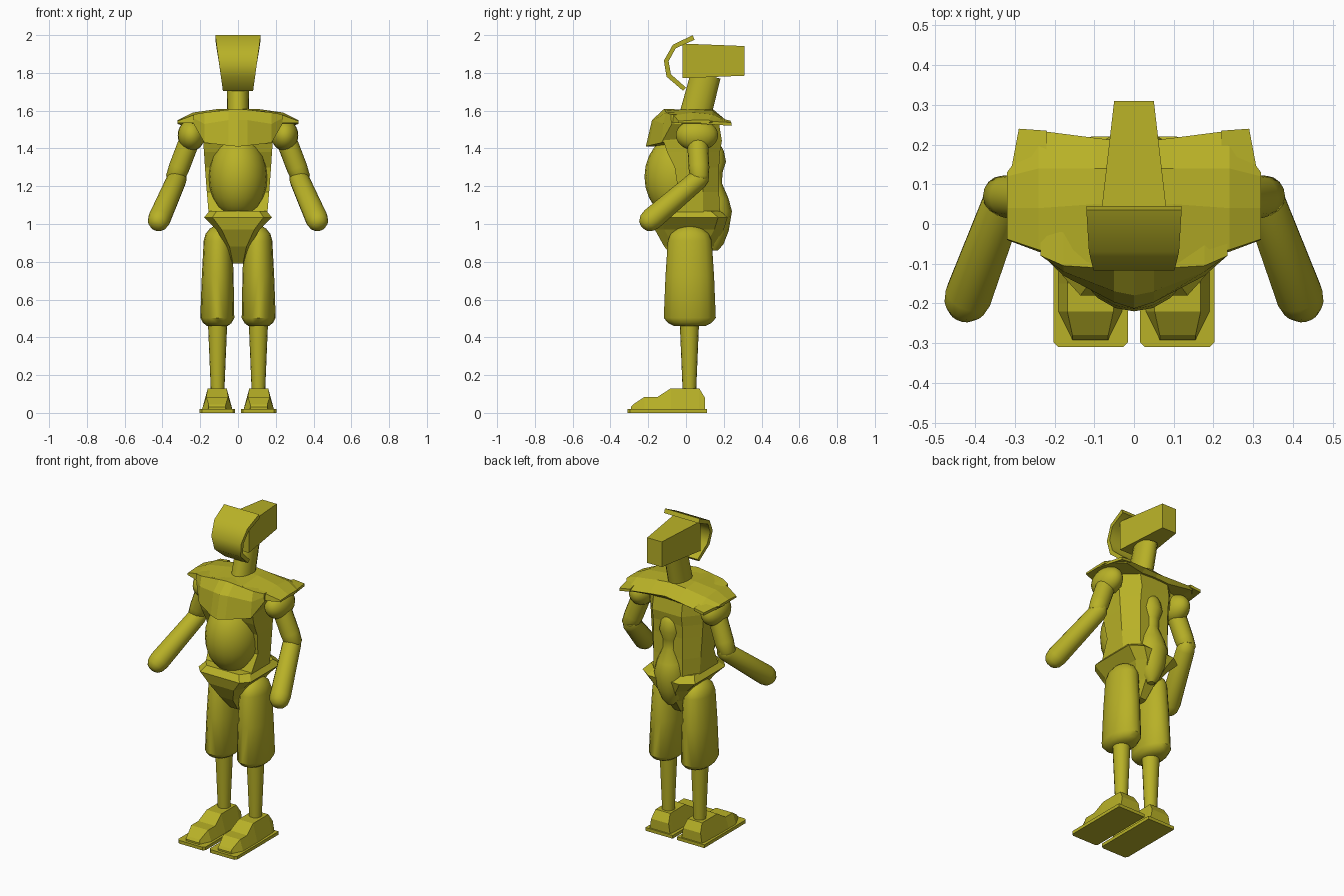
import bpy, bmesh, math
from mathutils import Vector

if "Cube" in bpy.data.objects:
    bpy.data.objects.remove(bpy.data.objects["Cube"])

mat = bpy.data.materials.new("olive")
mat.diffuse_color = (0.48, 0.44, 0.02, 1)
mat.use_nodes = True
mat.node_tree.nodes["Principled BSDF"].inputs["Base Color"].default_value = mat.diffuse_color


def finish(name, bm, smooth=None, mirror=False):
    bmesh.ops.remove_doubles(bm, verts=bm.verts, dist=1e-5)
    bmesh.ops.recalc_face_normals(bm, faces=bm.faces)
    me = bpy.data.meshes.new(name)
    bm.to_mesh(me)
    bm.free()
    ob = bpy.data.objects.new(name, me)
    bpy.context.collection.objects.link(ob)
    me.materials.append(mat)
    if smooth:
        bpy.ops.object.select_all(action='DESELECT')
        ob.select_set(True)
        bpy.context.view_layer.objects.active = ob
        bpy.ops.object.shade_smooth_by_angle(angle=math.radians(smooth))
    if mirror:
        ob.modifiers.new("mirror", 'MIRROR').use_mirror_merge = False
    return ob


def loft(name, rings, smooth=None, mirror=False):
    """Skin matching rings of points and cap both ends."""
    bm = bmesh.new()
    rows = [[bm.verts.new(p) for p in r] for r in rings]
    n = len(rows[0])
    for a, b in zip(rows, rows[1:]):
        for i in range(n):
            j = (i + 1) % n
            bm.faces.new((a[i], a[j], b[j], b[i]))
    bm.faces.new(rows[0])
    bm.faces.new(rows[-1])
    return finish(name, bm, smooth, mirror)


def limb(name, a, b, prof, squash=1.0, sides=16, mirror=True, smooth=40):
    """Round part along a-b; prof = (distance fraction, radius); squash scales depth."""
    a, b = Vector(a), Vector(b)
    d = (b - a).normalized()
    u = Vector((1, 0, 0))
    u = (u - d * u.dot(d)).normalized()
    v = d.cross(u)
    rings = []
    for t, r in prof:
        c = a.lerp(b, t)
        rings.append([c + u * r * math.cos(k * math.tau / sides)
                      + v * r * squash * math.sin(k * math.tau / sides) for k in range(sides)])
    return loft(name, rings, smooth, mirror)


def ball(name, c, s, mirror=False, seg=20):
    bm = bmesh.new()
    bmesh.ops.create_uvsphere(bm, u_segments=seg, v_segments=12, radius=1)
    bmesh.ops.scale(bm, vec=s, verts=bm.verts)
    bmesh.ops.translate(bm, vec=c, verts=bm.verts)
    return finish(name, bm, 40, mirror)


def across(name, sections):
    """Symmetric part from y-z sections at x stations (centre first)."""
    full = [(-x, s) for x, s in reversed(sections[1:])] + sections
    return loft(name, [[(x, y, z) for y, z in s] for x, s in full])


# Soles with clipped corners
sole = [(.027, -.31), (.19, -.31), (.203, -.297), (.203, .11), (.015, .11), (.015, -.297)]
loft("sole", [[(x, y, z) for x, y in sole] for z in (0, .02)], mirror=True)

# Shoes: stations along y with low and high half widths
shoe = [(-.292, .045, .045, .03), (-.28, .05, .045, .045), (-.22, .08, .058, .085),
        (-.15, .08, .058, .085), (-.08, .08, .05, .13), (.07, .075, .05, .13), (.1, .07, .06, .08)]
loft("shoe", [[(.11 - w, y, .02), (.11 + w, y, .02), (.11 + t, y, z), (.11 - t, y, z)]
              for y, w, t, z in shoe], mirror=True)

# Legs
limb("shin", (.108, .018, .12), (.108, .018, .5), [(0, .036), (1, .052)])
limb("thigh", (.11, .02, .46), (.105, .02, .99),
     [(0, .055), (.03, .075), (.08, .09), (.5, .084), (.85, .076), (.92, .066), (.97, .045), (1, .02)],
     squash=1.53)

# Pelvis: narrows downward between the legs
hips = [(1.07, .15, -.15, .18), (1.035, .18, -.18, .22), (.97, .115, -.165, .2),
        (.88, .06, -.115, .15), (.79, .035, -.04, .08)]
loft("pelvis", [[(-w, f + .05, z), (-w * .75, f, z), (w * .75, f, z), (w, f + .05, z),
                 (w, b - .05, z), (w * .6, b, z), (-w * .6, b, z), (-w, b - .05, z)]
                for z, w, f, b in hips])

# Torso shell with hollowed front, and belly
body = [(1.05, .155, -.10, .18), (1.17, .165, -.04, .175), (1.3, .175, -.06, .175),
        (1.38, .18, -.10, .18), (1.44, .185, -.12, .19), (1.56, .19, -.08, .17)]
loft("torso", [[(-w, f, z), (w, f, z), (w, .09, z), (.1, b, z), (-.1, b, z), (-w, .09, z)]
               for z, w, f, b in body])
ball("belly", (0, -.045, 1.25), (.155, .175, .22))

# Chest plate
across("chest", [
    (0, [(-.213, 1.41), (-.18, 1.55), (-.115, 1.61), (.1, 1.6), (.1, 1.42)]),
    (.05, [(-.197, 1.415), (-.17, 1.55), (-.113, 1.605), (.1, 1.6), (.1, 1.42)]),
    (.178, [(-.13, 1.43), (-.12, 1.53), (-.105, 1.59), (.1, 1.59), (.1, 1.45)]),
    (.235, [(-.075, 1.53), (-.08, 1.56), (-.08, 1.58), (.1, 1.57), (.1, 1.53)])])

# Shoulder yoke
across("shoulder_yoke", [
    (0, [(-.1, 1.57), (-.1, 1.605), (.05, 1.61), (.14, 1.61), (.205, 1.55), (.19, 1.53)]),
    (.1, [(-.1, 1.56), (-.1, 1.6), (.05, 1.61), (.14, 1.6), (.217, 1.545), (.19, 1.525)]),
    (.24, [(-.07, 1.535), (-.065, 1.575), (.04, 1.59), (.14, 1.58), (.235, 1.535), (.22, 1.525)]),
    (.32, [(-.04, 1.535), (-.038, 1.545), (.04, 1.55), (.12, 1.55), (.13, 1.545), (.12, 1.535)])])
# Rear corner of the yoke
loft("yoke_rear_corner", [[(.22, .08, z + .035), (.32, .08, z), (.29, .24, z - .01), (.22, .235, z)]
                          for z in (1.53, 1.547)], mirror=True)

# Arms
ball("shoulder", (.247, .058, 1.47), (.072, .112, .083), mirror=True)
limb("upper_arm", (.25, .06, 1.46), (.338, .072, 1.23),
     [(0, .055), (.7, .055), (.95, .05), (1, .04)])
limb("forearm", (.31, .105, 1.27), (.435, -.23, .985),
     [(0, .025), (.05, .045), (.12, .053), (.85, .06), (.93, .053), (.98, .036), (1, .015)])

# Spine pack: waisted lathe shape on the back
limb("spine_pack", (0, .15, .86), (0, .14, 1.43),
     [(0, .02), (.06, .05), (.18, .078), (.36, .097), (.48, .08), (.62, .047), (.72, .05),
      (.82, .07), (.92, .06), (.97, .045), (1, .015)], mirror=False)

# Neck
limb("neck", (0, .045, 1.56), (0, .105, 1.79), [(0, .06), (1, .057)], squash=1.4, mirror=False)

# Head box, narrowing to the rear
loft("head", [[(-w, y, lo), (w, y, lo), (w, y, hi), (-w, y, hi)]
              for y, w, lo, hi in [(-.018, .088, 1.772, 1.955), (.31, .05, 1.785, 1.942)]])

# Curved face visor, wider at the top
arc = [(.035, 1.995), (-.07, 1.948), (-.117, 1.865), (-.103, 1.78), (-.015, 1.705)]
inner = [(.045, 1.975), (-.055, 1.93), (-.092, 1.862), (-.08, 1.793), (.0, 1.722)]
rings = []
for i, (o, n) in enumerate(zip(arc, inner)):
    w = .08 + .04 * (o[1] - 1.705) / .29
    dz = .005 if i == 0 else 0
    rings.append([(-w, o[0], o[1] + dz), (w, o[0], o[1] + dz), (w, *n), (-w, *n)])
loft("visor", rings, smooth=50)
